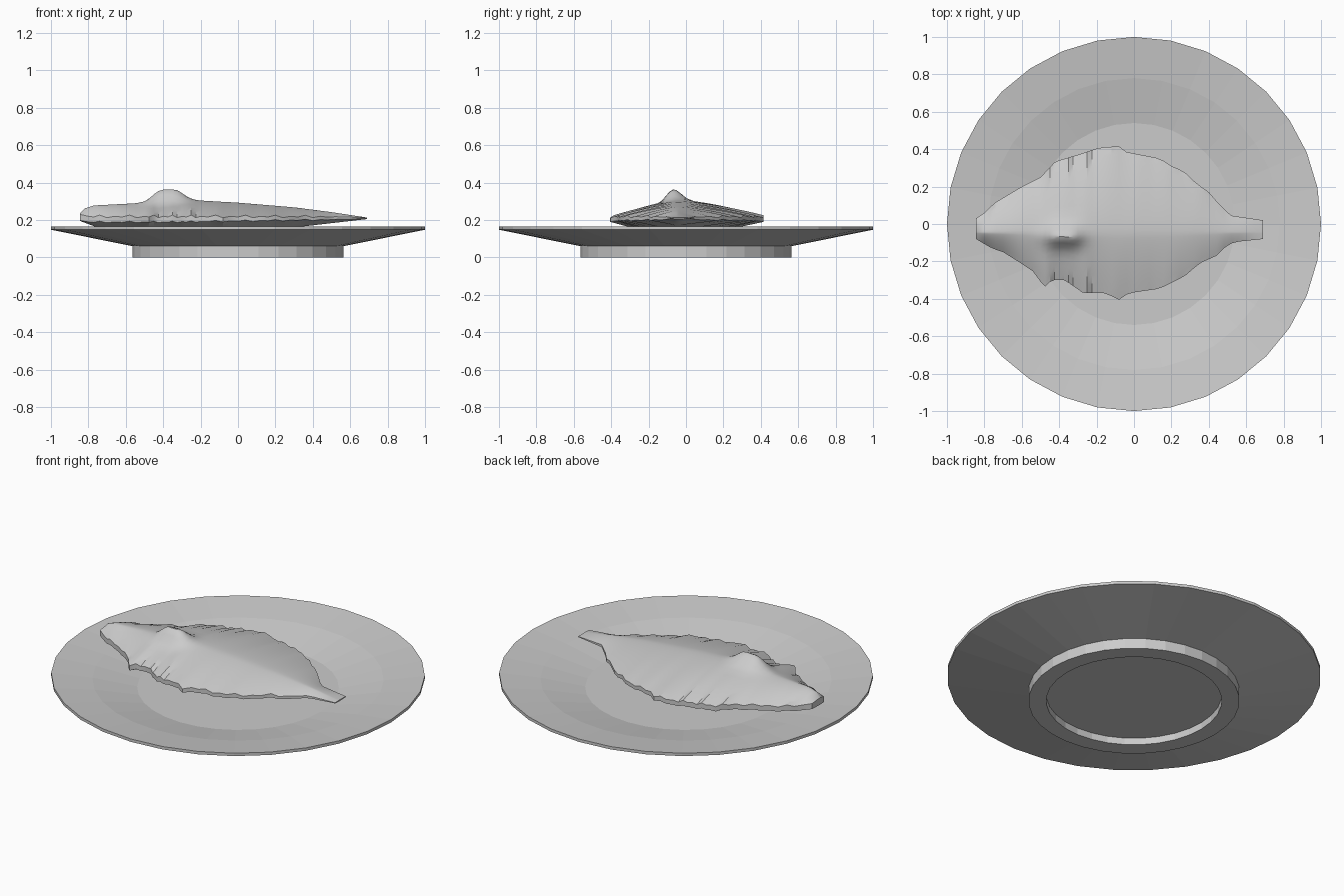
import bpy, bmesh, math

if "Cube" in bpy.data.objects:
    bpy.data.objects.remove(bpy.data.objects["Cube"])


def make_object(name, bm, smooth=None):
    bmesh.ops.remove_doubles(bm, verts=bm.verts, dist=0.0005)
    bmesh.ops.recalc_face_normals(bm, faces=bm.faces)
    me = bpy.data.meshes.new(name)
    bm.to_mesh(me)
    bm.free()
    ob = bpy.data.objects.new(name, me)
    bpy.context.collection.objects.link(ob)
    if smooth:
        bpy.context.view_layer.objects.active = ob
        ob.select_set(True)
        bpy.ops.object.shade_smooth_by_angle(angle=math.radians(smooth))
        ob.select_set(False)
    return ob


def lerp_points(pts, x):
    for (x0, y0), (x1, y1) in zip(pts, pts[1:]):
        if x <= x1:
            return y0 + (y1 - y0) * (x - x0) / (x1 - x0)
    return pts[-1][1]


def bridge(bm, a, b):
    n = len(a)
    for i in range(n):
        bm.faces.new((a[i], a[(i + 1) % n], b[(i + 1) % n], b[i]))


# Plate: lathed profile with a foot ring, sloping wall and wide rim
profile = [(0.47, 0.04), (0.47, 0), (0.565, 0), (0.565, 0.06), (1, 0.148),
           (1, 0.165), (0.78, 0.137), (0.54, 0.088)]
SIDES = 32
bm = bmesh.new()
rings = [[bm.verts.new((r * math.cos(math.tau * i / SIDES),
                        r * math.sin(math.tau * i / SIDES), z))
          for i in range(SIDES)] for r, z in profile]
for a, b in zip(rings, rings[1:]):
    bridge(bm, a, b)
bm.faces.new(rings[0])
bm.faces.new(rings[-1])
make_object("plate", bm)

# Food: ragged flat lens, described by its outline, ridge and keel along x
back = [(-.845, .03), (-.80, .06), (-.75, .11), (-.70, .14), (-.60, .20), (-.5, .25),
        (-.42, .335), (-.3, .37), (-.18, .41), (-.08, .415), (-.04, .385), (.14, .35),
        (.2, .31), (.27, .28), (.33, .22), (.4, .17), (.46, .1), (.52, .045), (.69, .02)]
front = [(-.845, -.08), (-.76, -.13), (-.7, -.15), (-.62, -.2), (-.53, -.26), (-.48, -.34),
         (-.44, -.3), (-.37, -.3), (-.27, -.37), (-.15, -.37), (-.08, -.405), (-.03, -.37),
         (.14, -.345), (.27, -.28), (.35, -.21), (.44, -.17), (.5, -.11), (.55, -.095),
         (.69, -.08)]
ridge = [(-.845, .235), (-.82, .262), (-.77, .278), (-.5, .292), (-.4, .305), (-.25, .307),
         (0, .293), (.3, .268), (.5, .242), (.69, .213)]
keel = [(-.845, .195), (-.76, .163), (-.5, .115), (-.2, .093), (0, .093), (.3, .16), (.69, .205)]
upper = [(-.845, .23), (-.8, .22), (.45, .22), (.69, .212)]
lower = [(-.845, .197), (-.8, .19), (-.4, .19), (.45, .202), (.69, .208)]
MID = -0.045


def nub(x, y):
    # pointed fin: rounded top, steep on the front side
    dx = max(0, abs(x + 0.375) - 0.035) / 0.065
    dy = (y + 0.07) / (0.05 if y < -0.07 else 0.06)
    return 0.06 * math.exp(-dx * dx - dy * dy)


xs = [-.845, -.82, -.8, -.77] + [-.74 + .04 * i for i in range(6)] \
    + [-.5 + .025 * i for i in range(12)] + [-.2 + .04 * i for i in range(22)] + [.69]
ts = [-1, -.85, -.7, -.55, -.42, -.31, -.22, -.15, -.09, -.03,
      .04, .12, .22, .35, .5, .65, .8, .9, 1]
bm = bmesh.new()
loops = []
for k, x in enumerate(xs):
    yf, yb = lerp_points(front, x), lerp_points(back, x)
    jag = (0.006, -0.008, 0.0, -0.004)[k % 4] if -.8 < x < .5 else 0
    eu, el = lerp_points(upper, x) + jag, lerp_points(lower, x) + jag * .6
    zr, zk = lerp_points(ridge, x), lerp_points(keel, x)
    loop = []
    for t in ts:
        y = MID + (yb - MID) * t if t > 0 else MID + (yf - MID) * -t
        bulge = 1 - abs(t) ** (1.55 if t > 0 else 1.35)
        loop.append(bm.verts.new((x, y, eu + (zr - eu) * bulge + nub(x, y))))
    for t in (1, .66, .33, 0, -.33, -.66, -1):
        y = MID + (yb - MID) * t if t > 0 else MID + (yf - MID) * -t
        loop.append(bm.verts.new((x, y, el + (zk - el) * (1 - abs(t)))))
    loops.append(loop)
for a, b in zip(loops, loops[1:]):
    bridge(bm, a, b)
bm.faces.new(loops[0])
bm.faces.new(loops[-1])
make_object("food", bm, 30)
